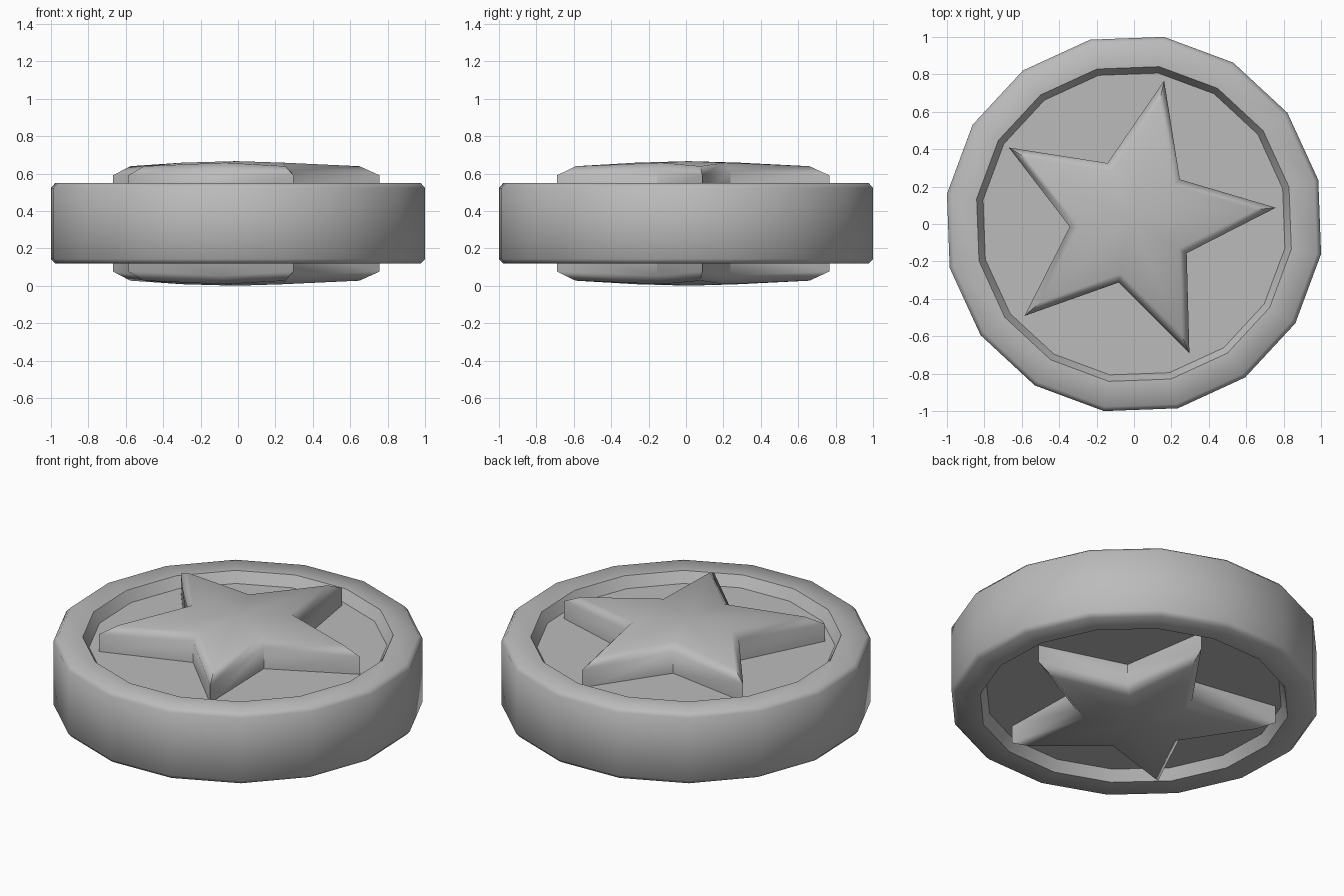
import bpy, bmesh
from math import cos, sin, pi, radians

cube = bpy.data.objects.get("Cube")
if cube:
    bpy.data.objects.remove(cube, do_unlink=True)

MID = 0.333  # height of the mirror plane

grey = bpy.data.materials.new("grey metal")
grey.use_nodes = True
colour = (0.5, 0.5, 0.5, 1)
grey.diffuse_color = colour
grey.node_tree.nodes["Principled BSDF"].inputs["Base Color"].default_value = colour


def loft(bm, rings):
    """Bridge closed rings of points with quads and return the vertex rings."""
    rows = [[bm.verts.new(p) for p in ring] for ring in rings]
    for low, high in zip(rows, rows[1:]):
        n = len(low)
        for i in range(n):
            j = (i + 1) % n
            bm.faces.new((low[i], low[j], high[j], high[i]))
    return rows


def finish(name, bm):
    bmesh.ops.recalc_face_normals(bm, faces=bm.faces)
    mesh = bpy.data.meshes.new(name)
    bm.to_mesh(mesh)
    bm.free()
    obj = bpy.data.objects.new(name, mesh)
    bpy.context.collection.objects.link(obj)
    mesh.materials.append(grey)
    bpy.ops.object.select_all(action='DESELECT')
    obj.select_set(True)
    bpy.context.view_layer.objects.active = obj
    bpy.ops.object.shade_smooth_by_angle(angle=radians(55))


# Round body: recessed floors, sloped inner walls, rounded outer rim
SIDES, TURN = 16, radians(13.4)
upper = [(1.013, 0.19), (0.99, 0.215), (0.852, 0.215), (0.817, 0.152)]
profile = [(r, -h) for r, h in reversed(upper)] + upper
bm = bmesh.new()
rows = loft(bm, [[(r * cos(TURN + 2 * pi * i / SIDES),
                   r * sin(TURN + 2 * pi * i / SIDES), MID + h)
                  for i in range(SIDES)] for r, h in profile])
bm.faces.new(rows[0])
bm.faces.new(rows[-1])
finish("round_body", bm)


# Raised star on each side: upright walls, softened edge, gently domed top
def star_ring(tip, tip_h, notch, notch_h, side):
    ring = []
    for i in range(10):
        r, h = (notch, notch_h) if i % 2 else (tip, tip_h)
        a = radians(5.3 + 36 * i)
        ring.append((-0.008 + r * cos(a), 0.016 + r * sin(a), MID + side * h))
    return ring


for name, side in (("top_star", 1), ("bottom_star", -1)):
    bm = bmesh.new()
    rows = loft(bm, [star_ring(0.769, 0.14, 0.337, 0.14, side),
                     star_ring(0.769, 0.257, 0.337, 0.28, side),
                     star_ring(0.66, 0.306, 0.29, 0.325, side)])
    centre = bm.verts.new((-0.008, 0.016, MID + side * 0.333))
    crown = rows[-1]
    for i in range(10):
        bm.faces.new((crown[i], crown[(i + 1) % 10], centre))
    # open base faces into the body; orient outward explicitly by closing it
    bm.faces.new(rows[0])
    finish(name, bm)
